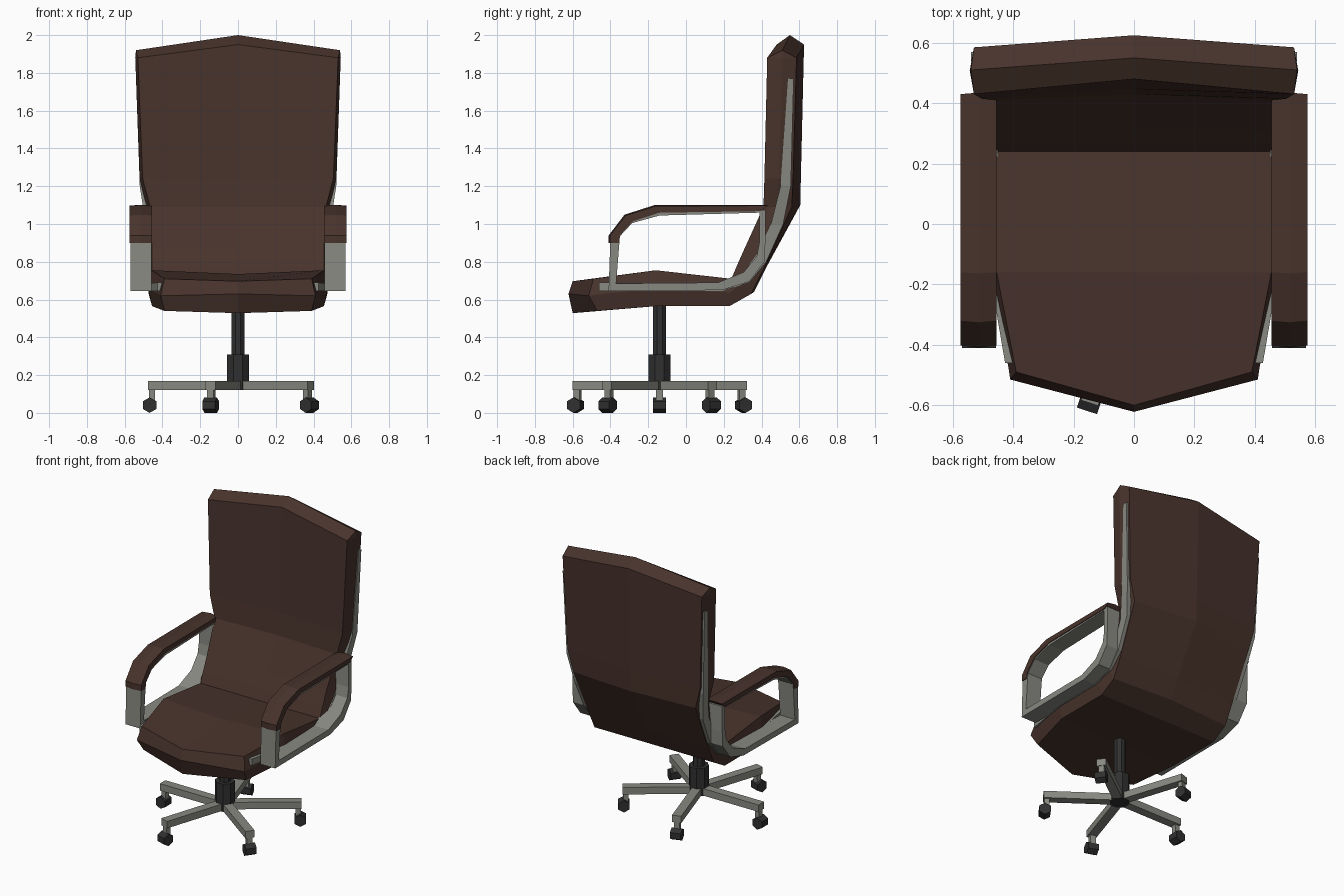
import bpy, bmesh, math
from mathutils import Matrix, Vector

if "Cube" in bpy.data.objects:
    bpy.data.objects.remove(bpy.data.objects["Cube"])


def material(name, rgb):
    m = bpy.data.materials.new(name)
    m.diffuse_color = (*rgb, 1)
    m.use_nodes = True
    m.node_tree.nodes["Principled BSDF"].inputs["Base Color"].default_value = m.diffuse_color
    return m


BROWN = material("brown leather", (0.065, 0.033, 0.025))
GREY = material("grey metal", (0.25, 0.25, 0.225))
DARK = material("dark plastic", (0.03, 0.03, 0.03))


def loft(name, rings, mat, closed=False, mirror=False, matrix=None):
    """Skin a list of equal-sized point rings; open lofts get end caps."""
    bm = bmesh.new()
    vs = [[bm.verts.new(p) for p in r] for r in rings]
    n = len(vs[0])
    pairs = list(zip(vs, vs[1:])) + ([(vs[-1], vs[0])] if closed else [])
    for a, b in pairs:
        for i in range(n):
            j = (i + 1) % n
            bm.faces.new((a[i], a[j], b[j], b[i]))
    if not closed:
        bm.faces.new(vs[0])
        bm.faces.new(vs[-1])
    bmesh.ops.remove_doubles(bm, verts=bm.verts, dist=0.0005)
    bmesh.ops.recalc_face_normals(bm, faces=bm.faces)
    if matrix:
        bm.transform(matrix)
    me = bpy.data.meshes.new(name)
    bm.to_mesh(me)
    bm.free()
    me.materials.append(mat)
    ob = bpy.data.objects.new(name, me)
    bpy.context.collection.objects.link(ob)
    if mirror:
        ob.modifiers.new("mirror", 'MIRROR')
    return ob


def disc(r, n, z, cx=0, cy=0):
    return [(cx + r * math.cos((k + .5) * math.tau / n),
             cy + r * math.sin((k + .5) * math.tau / n), z) for k in range(n)]


# seat and back shell: half-width of faces, half-width of side ridge,
# then (y, z) of front edge, front centre, rear edge, rear centre
stations = [
    (.39, .415, (-.49, .71), (-.60, .697), (-.47, .54), (-.60, .528)),
    (.455, .475, (-.16, .755), (-.16, .735), (-.16, .565), (-.18, .565)),
    (.455, .475, (.24, .71), (.24, .71), (.23, .565), (.23, .565)),
    (.455, .475, (.27, .78), (.27, .78), (.345, .63), (.36, .64)),
    (.455, .477, (.31, .87), (.32, .87), (.41, .76), (.425, .77)),
    (.465, .485, (.41, 1.09), (.43, 1.09), (.56, 1.09), (.605, 1.10)),
    (.505, .52, (.415, 1.24), (.447, 1.24), (.567, 1.24), (.608, 1.24)),
    (.53, .544, (.43, 1.88), (.48, 1.95), (.585, 1.88), (.625, 1.95)),
]


def section(w, m, fe, fc, be, bc):
    mid = ((fe[0] + be[0]) / 2, (fe[1] + be[1]) / 2)
    return [(-m, *mid), (-w, *fe), (0, *fc), (w, *fe),
            (m, *mid), (w, *be), (0, *bc), (-w, *be)]


front_ridge = section(.41, .41, (-.515, .62), (-.622, .63), (-.515, .62), (-.622, .63))
top_ridge = section(.54, .54, (.51, 1.92), (.55, 2.0), (.51, 1.92), (.55, 2.0))
loft("seat_and_back", [front_ridge] + [section(*s) for s in stations] + [top_ridge], BROWN)


def band(name, outer, inner, x0, x1, mat, bulge=0.0):
    """Flat band between two yz polylines, extruded in x and mirrored."""
    xm = (x0 + x1) / 2
    rings = []
    for o, i in zip(outer, inner):
        d = (Vector(o) - Vector(i)).normalized() * bulge
        rings.append([(x0, *o), (xm, o[0] + d[0], o[1] + d[1]), (x1, *o),
                      (x1, *i), (x0, *i)])
    return loft(name, rings, mat, mirror=True)


# arm pads
band("arm_pad",
     [(-.402, .90), (-.402, .94), (-.32, 1.045), (-.16, 1.095), (.43, 1.097)],
     [(-.355, .90), (-.35, .94), (-.28, 1.015), (-.14, 1.06), (.40, 1.068)],
     .455, .575, BROWN, .007)
# arm frame: front post, lower bar, rear post, top bar under the pad
band("arm_frame",
     [(-.14, 1.068), (-.29, 1.02), (-.40, .93), (-.41, .645), (.19, .65), (.335, .695),
      (.415, .80), (.42, .90), (.42, 1.075), (-.14, 1.068)],
     [(-.14, 1.045), (-.285, 1.005), (-.35, .935), (-.37, .685), (.17, .69), (.305, .745),
      (.375, .83), (.388, .90), (.39, 1.06), (-.14, 1.045)],
     .457, .57, GREY)

# thin metal strip running along the sides of the shell
strip = [  # outer x, rear (y, z), front (y, z)
    (.427, (-.46, .645), (-.46, .69)),
    (.478, (-.16, .645), (-.16, .685)),
    (.480, (.19, .645), (.17, .69)),
    (.480, (.335, .69), (.305, .745)),
    (.482, (.425, .80), (.375, .84)),
    (.489, (.515, 1.0), (.45, 1.0)),
    (.520, (.555, 1.20), (.50, 1.20)),
    (.540, (.57, 1.77), (.54, 1.77)),
]
loft("side_strip", [[(x, *a), (x, *b), (x - .03, *b), (x - .03, *a)]
                    for x, a, b in strip], GREY, mirror=True)

# column and hub
CY = -.14
loft("column", [disc(.038, 8, .30, 0, CY), disc(.038, 8, .566, 0, CY)], DARK)
loft("hub", [disc(.064, 8, .12, 0, CY), disc(.064, 8, .31, 0, CY)], DARK)

# five legs with casters
for k in range(5):
    mat = Matrix.Translation((0, CY, 0)) @ Matrix.Rotation(math.radians(180 + 72 * k), 4, 'Z')
    loft("leg", [[(x, -.03, .122), (x, .03, .122), (x, .03, .17), (x, -.03, .17)]
                 for x in (.03, .476)], GREY, matrix=mat)
    loft("caster_stem", [[(x, -.018, z) for x in (.44,)] + [(.472, -.018, z), (.472, .018, z),
                         (.44, .018, z)] for z in (.05, .13)], GREY, matrix=mat)
    loft("caster_wheel", [[(.468 + .041 * math.sin(a * math.pi / 3), y,
                            .041 + .041 * math.cos(a * math.pi / 3)) for a in range(6)]
                          for y in (-.035, .035)], DARK, matrix=mat)
